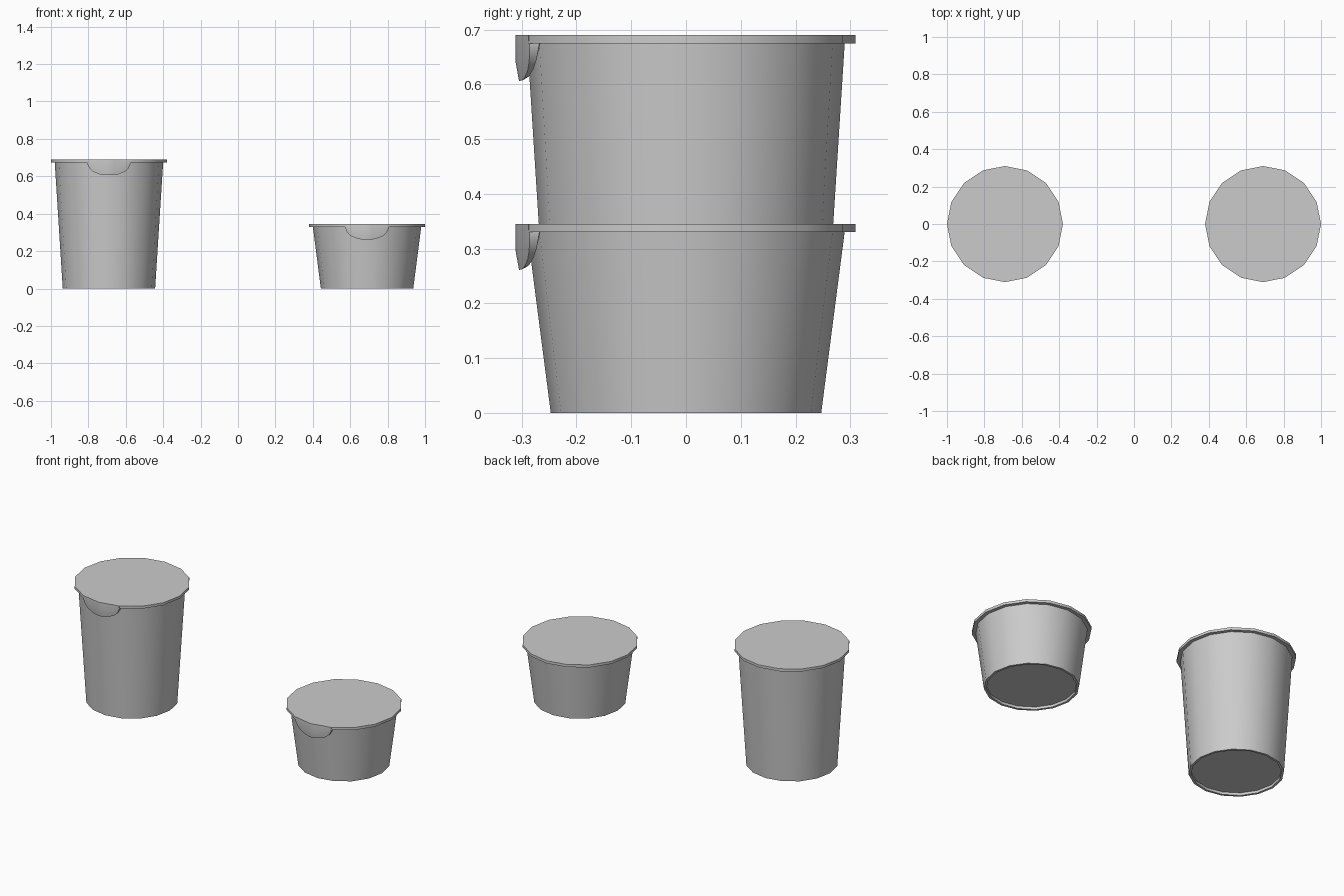
import bpy, bmesh, math

if "Cube" in bpy.data.objects:
    bpy.data.objects.remove(bpy.data.objects["Cube"])

SIDES = 16
LID_R, LID_T = 0.31, 0.015


def finish(name, bm, x):
    bmesh.ops.recalc_face_normals(bm, faces=bm.faces)
    mesh = bpy.data.meshes.new(name)
    bm.to_mesh(mesh)
    bm.free()
    ob = bpy.data.objects.new(name, mesh)
    bpy.context.collection.objects.link(ob)
    ob.location.x = x
    bpy.ops.object.select_all(action='DESELECT')
    ob.select_set(True)
    bpy.context.view_layer.objects.active = ob
    bpy.ops.object.shade_smooth_by_angle(angle=math.radians(35))
    return ob


def lathe(name, profile, x):
    """Revolve (radius, z) points and cap both ends."""
    bm = bmesh.new()
    rings = []
    for r, z in profile:
        rings.append([bm.verts.new((r * math.cos(a), r * math.sin(a), z))
                      for a in (2 * math.pi * i / SIDES for i in range(SIDES))])
    for lo, hi in zip(rings, rings[1:]):
        for i in range(SIDES):
            j = (i + 1) % SIDES
            bm.faces.new((lo[i], lo[j], hi[j], hi[i]))
    bm.faces.new(rings[0])
    bm.faces.new(rings[-1])
    return finish(name, bm, x)


def pull_tab(name, top, x):
    """Curved tab following the two front facets of the lid."""
    half = [(0.118, 0.016), (0.113, 0.03), (0.104, 0.048), (0.085, 0.065),
            (0.05, 0.079), (0.025, 0.083)]
    outline = [(-px, d) for px, d in half] + [(0, 0.084)] + half[::-1]
    slope = math.tan(math.pi / SIDES)
    bm = bmesh.new()
    cols = []
    for px, d in outline:
        y = -LID_R + abs(px) * slope
        f = d / 0.084
        section = [(y - 0.001, top), (y - 0.001, top - d * 0.6),
                   (y + 0.005 * f, top - d), (y + 0.02 - 0.007 * f, top - d * 0.95),
                   (y + 0.020, top - d * 0.6), (y + 0.022, top - 0.002)]
        cols.append([bm.verts.new((px, sy, sz)) for sy, sz in section])
    n = len(cols[0])
    for a, b in zip(cols, cols[1:]):
        for i in range(n):
            j = (i + 1) % n
            bm.faces.new((a[i], a[j], b[j], b[i]))
    bm.faces.new(cols[0])
    bm.faces.new(cols[-1])
    return finish(name, bm, x)


def container(label, x, top):
    under = top - LID_T
    # tapered cup with a recessed base
    lathe(label + "_cup", [(0.234, 0.015), (0.234, 0.0), (0.247, 0.0),
                           (0.29, under + 0.002)], x)
    # flat disc lid
    lathe(label + "_lid", [(LID_R, under), (LID_R, top)], x)
    # front pull tab
    pull_tab(label + "_tab", top, x)


container("tall", -0.69, 0.69)
container("short", 0.69, 0.345)
